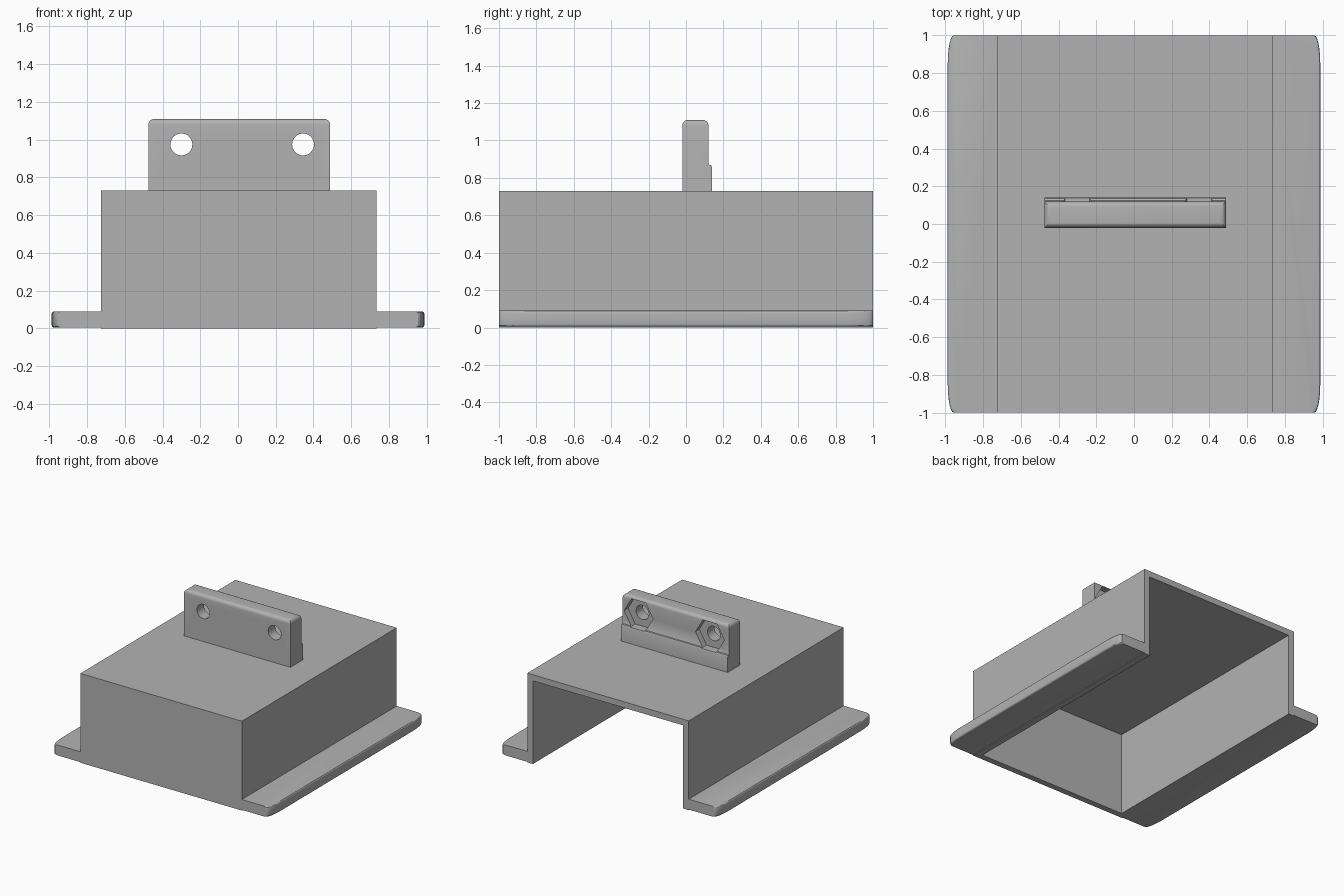
import bpy
import bmesh
import math
from mathutils import Matrix

if "Cube" in bpy.data.objects:
    bpy.data.objects.remove(bpy.data.objects["Cube"], do_unlink=True)

gray = bpy.data.materials.new("matte gray")
gray.use_nodes = True
gray.diffuse_color = (0.45, 0.45, 0.45, 1)
gray.node_tree.nodes["Principled BSDF"].inputs["Base Color"].default_value = (0.45, 0.45, 0.45, 1)


def make_object(name, bm):
    bmesh.ops.recalc_face_normals(bm, faces=bm.faces[:])
    mesh = bpy.data.meshes.new(name)
    bm.to_mesh(mesh)
    bm.free()
    mesh.materials.append(gray)
    obj = bpy.data.objects.new(name, mesh)
    bpy.context.collection.objects.link(obj)
    return obj


def box(name, x0, x1, y0, y1, z0, z1):
    bm = bmesh.new()
    bmesh.ops.create_cube(bm, size=1)
    for v in bm.verts:
        v.co.x = x1 if v.co.x > 0 else x0
        v.co.y = y1 if v.co.y > 0 else y0
        v.co.z = z1 if v.co.z > 0 else z0
    return make_object(name, bm)


def prism(points, offset):
    """Closed outline swept along an offset."""
    bm = bmesh.new()
    face = bm.faces.new([bm.verts.new(p) for p in points])
    new = bmesh.ops.extrude_face_region(bm, geom=[face])["geom"]
    bmesh.ops.translate(bm, vec=offset, verts=[g for g in new if isinstance(g, bmesh.types.BMVert)])
    bmesh.ops.recalc_face_normals(bm, faces=bm.faces[:])
    return bm


def round_edges(bm, test, radius, segments):
    edges = [e for e in bm.edges if test(*[v.co for v in e.verts])]
    bmesh.ops.bevel(bm, geom=edges, offset=radius, offset_type='OFFSET', segments=segments,
                    profile=0.5, affect='EDGES', clamp_overlap=True)


def cylinder(name, sides, radius, x, y0, y1, z):
    bm = bmesh.new()
    bmesh.ops.create_cone(bm, cap_ends=True, segments=sides, radius1=radius, radius2=radius,
                          depth=y1 - y0)
    bmesh.ops.transform(bm, verts=bm.verts[:],
                        matrix=Matrix.Translation((x, (y0 + y1) / 2, z)) @ Matrix.Rotation(math.pi / 2, 4, 'X'))
    return make_object(name, bm)


def cut(obj, cutter):
    mod = obj.modifiers.new("cut", 'BOOLEAN')
    mod.operation = 'DIFFERENCE'
    mod.solver = 'EXACT'
    mod.object = cutter
    bpy.context.view_layer.objects.active = obj
    bpy.ops.object.modifier_apply(modifier=mod.name)
    bpy.data.objects.remove(cutter, do_unlink=True)


def smooth(obj):
    bpy.ops.object.select_all(action='DESELECT')
    obj.select_set(True)
    bpy.context.view_layer.objects.active = obj
    bpy.ops.object.shade_smooth_by_angle(angle=math.radians(30))


# Hollow housing, open at the back and underneath
LEFT, RIGHT, TOP, WALL = -0.725, 0.735, 0.73, 0.05
housing = box("housing", LEFT, RIGHT, -1, 1, 0, TOP)
cut(housing, box("cavity", LEFT + WALL, RIGHT - WALL, -1 + WALL, 1.2, -0.2, TOP - WALL))

# Side flanges with softly rounded outer edges
for name, side, inner in (("right_flange", -1, LEFT + 0.02), ("left_flange", 1, RIGHT - 0.02)):
    corner = [(0.955 + 0.032 * math.cos(a), 0.85 + 0.15 * math.sin(a))
              for a in [i * math.pi / 12 for i in range(7)]]
    outline = [(inner, -1, 0.005)]
    outline += [(side * x, -y, 0.005) for x, y in reversed(corner)]
    outline += [(side * x, y, 0.005) for x, y in corner]
    outline += [(inner, 1, 0.005)]
    flange = prism(outline, (0, 0, 0.085))
    round_edges(flange, lambda a, b: abs(a.z - b.z) < 0.001 and min(abs(a.x), abs(b.x)) > 0.95, 0.012, 3)
    smooth(make_object(name, flange))

# Upright mounting tab with a ledge along the back
profile = [(-0.02, 0.72), (0.14, 0.72), (0.14, 0.855), (0.135, 0.867),
           (0.125, 0.87), (0.12, 0.88), (0.12, 1.11), (-0.02, 1.11)]
tab_mesh = prism([(-0.475, y, z) for y, z in profile], (0.963, 0, 0))
round_edges(tab_mesh, lambda a, b: min(a.z, b.z) > 1.1, 0.03, 5)
tab = make_object("mounting_tab", tab_mesh)

# Bolt holes and hexagonal nut pockets
for x in (-0.3, 0.345):
    cut(tab, cylinder("bolt_hole", 32, 0.058, x, -0.2, 0.3, 0.975))
    pocket = cylinder("nut_pocket", 6, 0.13, x, 0.07, 0.3, 0.975)
    # Turn the hexagon so its flats face up and down
    top = max(v.co.z for v in pocket.data.vertices)
    if top > 0.975 + 0.12:
        pocket.data.transform(Matrix.Translation((x, 0, 0.975)) @ Matrix.Rotation(math.pi / 6, 4, 'Y')
                              @ Matrix.Translation((-x, 0, -0.975)))
    cut(tab, pocket)
smooth(tab)
